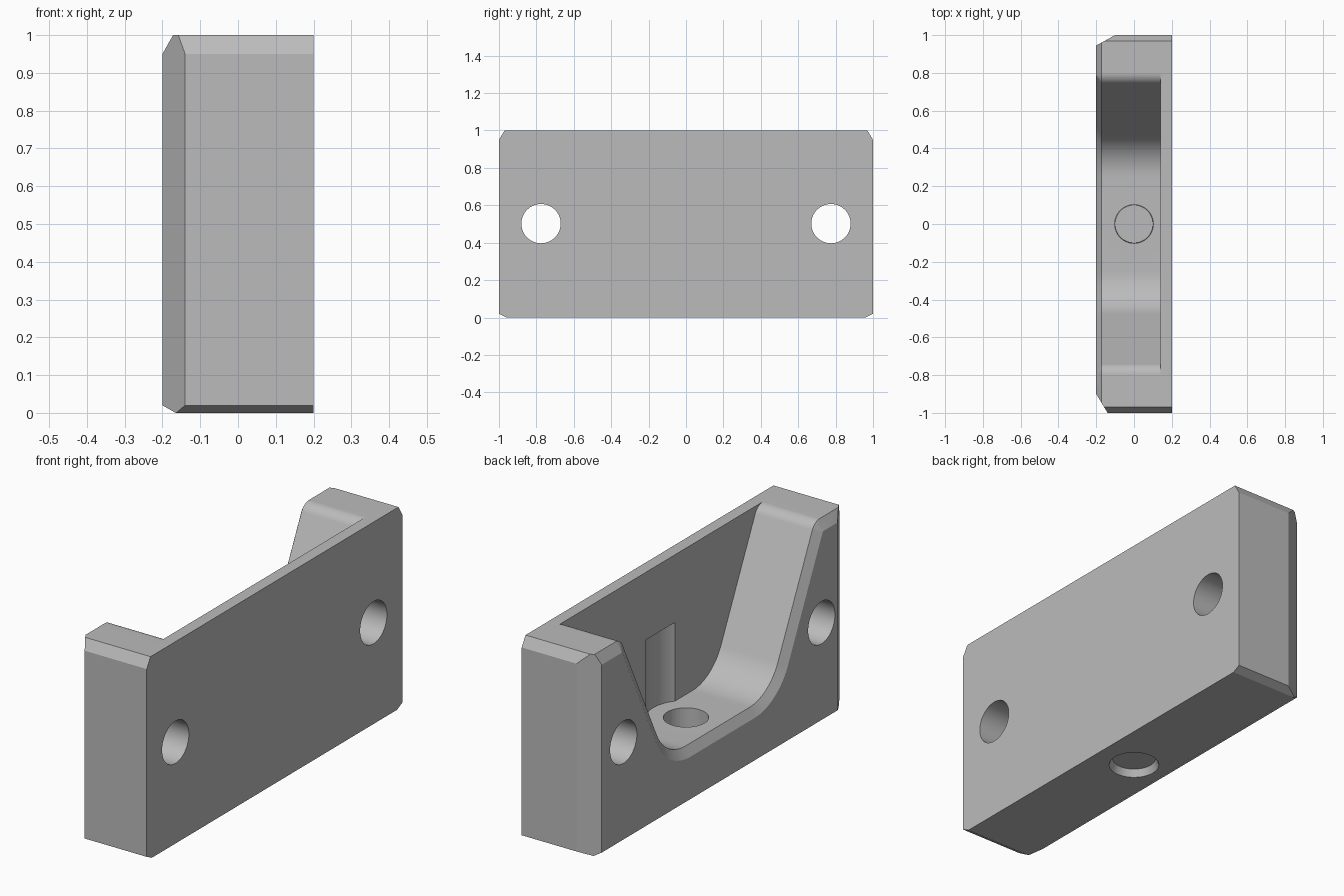
import bpy, bmesh
from math import sin, cos, tan, radians, pi
from mathutils import Vector, Matrix

old = bpy.data.objects.get("Cube")
if old:
    bpy.data.objects.remove(old, do_unlink=True)

grey = bpy.data.materials.new("plain grey")
grey.use_nodes = True
colour = (0.5, 0.5, 0.5, 1)
grey.diffuse_color = colour
grey.node_tree.nodes["Principled BSDF"].inputs["Base Color"].default_value = colour


def finish(bm, name):
    bmesh.ops.recalc_face_normals(bm, faces=bm.faces)
    mesh = bpy.data.meshes.new(name)
    bm.to_mesh(mesh)
    bm.free()
    ob = bpy.data.objects.new(name, mesh)
    mesh.materials.append(grey)
    bpy.context.collection.objects.link(ob)
    return ob


def slice_off(bm, point, normal):
    """Cut a chamfer and close the opening."""
    geom = bm.verts[:] + bm.edges[:] + bm.faces[:]
    cut = bmesh.ops.bisect_plane(bm, geom=geom, plane_co=point,
                                 plane_no=Vector(normal).normalized(), clear_outer=True)
    edges = [e for e in cut["geom_cut"] if isinstance(e, bmesh.types.BMEdge)]
    bmesh.ops.contextual_create(bm, geom=edges)


def cylinder(name, r1, r2, depth, centre, along_x=False):
    bm = bmesh.new()
    turn = Matrix.Rotation(pi / 2, 4, "Y") if along_x else Matrix()
    bmesh.ops.create_cone(bm, cap_ends=True, segments=64, radius1=r1, radius2=r2,
                          depth=depth, matrix=Matrix.Translation(centre) @ turn)
    return finish(bm, name)


# Body block with chamfered edges; the +x edges stay sharp
bm = bmesh.new()
bmesh.ops.create_cube(bm, size=1, matrix=Matrix.Translation((0, 0, 0.5)) @ Matrix.Diagonal((0.4, 2, 1, 1)))
slice_off(bm, (-0.2, -0.9, 0), (-0.1, -0.06, 0))
slice_off(bm, (-0.2, 0.945, 0), (-0.055, 0.1, 0))
slice_off(bm, (-0.2, 0, 0.95), (-0.05, 0, 0.028))
slice_off(bm, (-0.2, 0, 0.02), (-0.02, 0, -0.035))
for side in (-1, 1):
    slice_off(bm, (0, side, 0.95), (0, side * 0.05, 0.03))
    slice_off(bm, (0, side, 0.02), (0, side * 0.02, -0.04))
body = finish(bm, "bracket_body")


# Flared pocket profile, grown outward by d for the chamfered lip
def pocket_profile(d, steps=16):
    floor, big, small, half_floor = 0.275, 0.25, 0.065, 0.25
    a = radians(64)
    arc_y, arc_z = half_floor + big * sin(a), floor + big * (1 - cos(a))
    top_z = 1 - small * (1 - cos(a))
    top_y = arc_y + (top_z - arc_z) / tan(a)
    angles = [a * i / steps for i in range(steps + 1)]
    half = [(half_floor + (big + d) * sin(t), floor + big - (big + d) * cos(t)) for t in angles]
    cy, cz = top_y + small * sin(a), 1 - small
    half += [(cy - (small - d) * sin(t), cz + (small - d) * cos(t)) for t in reversed(angles)]
    half.append((cy, 1.1))
    return [(-y, z) for y, z in reversed(half)] + half


bm = bmesh.new()
rings = [[bm.verts.new((x, y, z)) for y, z in pocket_profile(d)]
         for x, d in ((0.14, 0), (-0.172, 0), (-0.203, 0.05))]
for a, b in zip(rings, rings[1:]):
    for i in range(len(a)):
        j = (i + 1) % len(a)
        bm.faces.new((a[i], a[j], b[j], b[i]))
bm.faces.new(rings[0])
bm.faces.new(rings[-1])
cutters = [finish(bm, "pocket_cutter")]

# Clearance groove, floor hole with eased lower rim, and two mounting holes
cutters.append(cylinder("groove_cutter", 0.18, 0.18, 0.39, (0, 0, 0.47)))
cutters.append(cylinder("floor_hole_cutter", 0.102, 0.102, 0.6, (0, 0, 0.2)))
cutters.append(cylinder("rim_cutter", 0.118, 0.1, 0.04, (0, 0, 0.015)))
for side in (-1, 1):
    cutters.append(cylinder("mount_hole_cutter", 0.105, 0.105, 0.6, (0, side * 0.775, 0.502), True))

bpy.context.view_layer.objects.active = body
for cutter in cutters:
    cutter.hide_render = True
    mod = body.modifiers.new("cut", "BOOLEAN")
    mod.operation, mod.solver, mod.object = "DIFFERENCE", "EXACT", cutter
    bpy.ops.object.modifier_apply(modifier=mod.name)
    bpy.data.objects.remove(cutter, do_unlink=True)

bpy.ops.object.select_all(action="DESELECT")
body.select_set(True)
bpy.ops.object.shade_smooth_by_angle(angle=radians(20))
